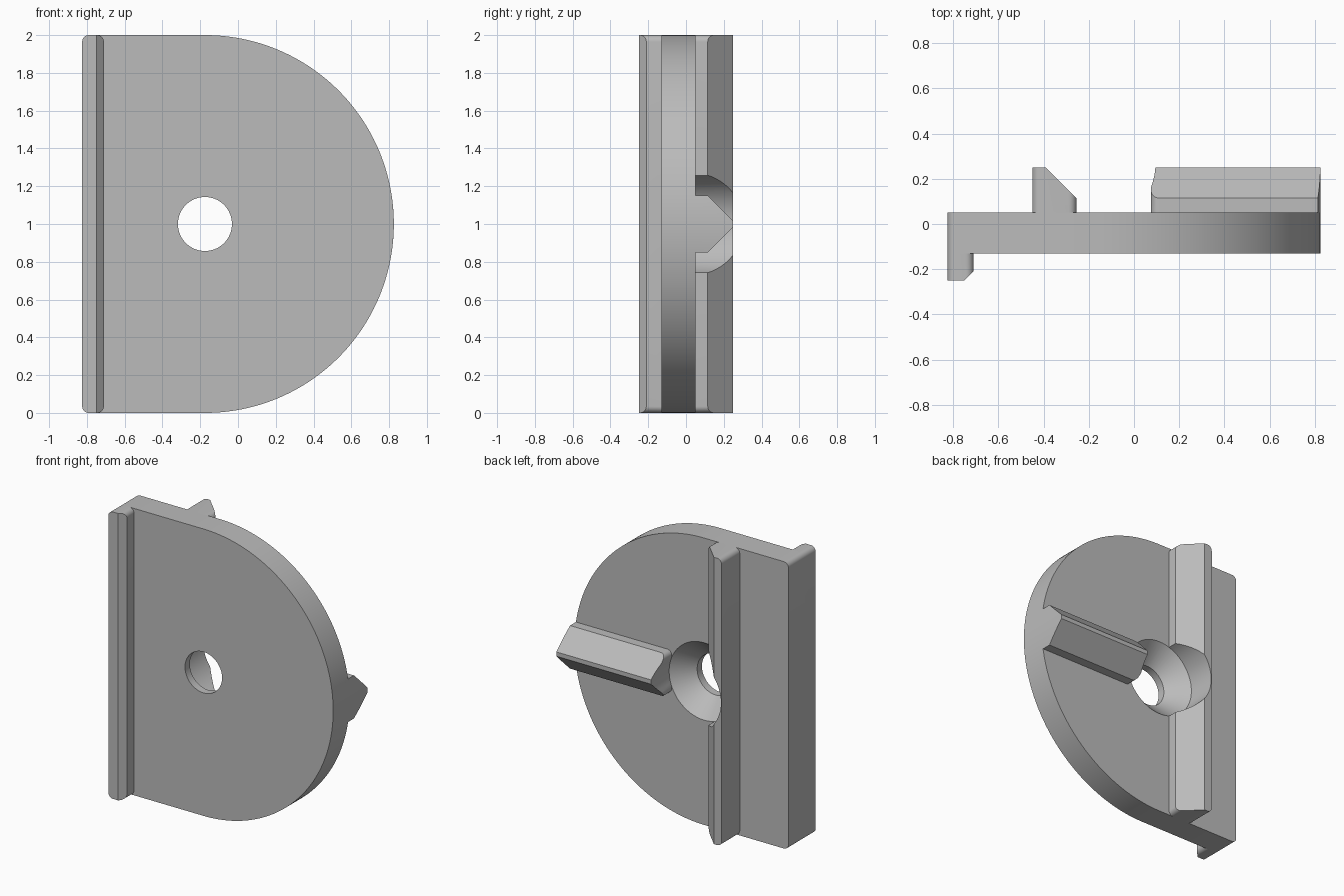
import bpy, bmesh
from math import radians, cos, sin

cube = bpy.data.objects.get("Cube")
if cube:
    bpy.data.objects.remove(cube)

grey = bpy.data.materials.new("plain grey")
grey.use_nodes = True
grey.diffuse_color = (0.5, 0.5, 0.5, 1)
grey.node_tree.nodes["Principled BSDF"].inputs["Base Color"].default_value = (0.5, 0.5, 0.5, 1)

LEFT, RIGHT, TOP = -0.825, 0.825, 2.0
FRONT, BACK, RIB_TOP = -0.13, 0.05, 0.25
HOLE_X, HOLE_Z = -0.175, 1.0
FILLET = 0.035


def finish(name, bm):
    bmesh.ops.recalc_face_normals(bm, faces=bm.faces)
    mesh = bpy.data.meshes.new(name)
    bm.to_mesh(mesh)
    bm.free()
    mesh.materials.append(grey)
    ob = bpy.data.objects.new(name, mesh)
    bpy.context.collection.objects.link(ob)
    return ob


def prism(name, outline, axis, lo, hi):
    """Extrude a closed 2D outline along the given axis."""
    bm = bmesh.new()
    verts = []
    for a, b in outline:
        co = [a, b]
        co.insert("xyz".index(axis), lo)
        verts.append(bm.verts.new(co))
    face = bm.faces.new(verts)
    new = bmesh.ops.extrude_face_region(bm, geom=[face])["geom"]
    move = [0, 0, 0]
    move["xyz".index(axis)] = hi - lo
    bmesh.ops.translate(bm, vec=move, verts=[g for g in new if isinstance(g, bmesh.types.BMVert)])
    return finish(name, bm)


def arc(cx, cz, r, start, end, steps):
    angles = [radians(start + (end - start) * i / steps) for i in range(steps + 1)]
    return [(cx + r * cos(a), cz + r * sin(a)) for a in angles]


def left_corners(x, z0, z1, r=FILLET):
    return arc(x + r, z1 - r, r, 90, 180, 8) + arc(x + r, z0 + r, r, 180, 270, 8)


def right_corners(x, z0, z1, r=FILLET):
    return arc(x - r, z0 + r, r, 270, 360, 8) + arc(x - r, z1 - r, r, 0, 90, 8)


def boolean(ob, cutter, operation):
    mod = ob.modifiers.new("cut", "BOOLEAN")
    mod.object, mod.operation, mod.solver = cutter, operation, "EXACT"
    bpy.context.view_layer.objects.active = ob
    bpy.ops.object.modifier_apply(modifier=mod.name)


def shaped(name, profile, axis, lo, hi, outline):
    """Bar with the given section, trimmed to an outline seen from the front."""
    ob = prism(name, profile, axis, lo, hi)
    trim = prism("trim", outline, "y", -1, 1)
    boolean(ob, trim, "INTERSECT")
    bpy.data.objects.remove(trim)
    return ob


# Plate: straight on one side, half round on the other
plate = prism("plate", arc(HOLE_X, HOLE_Z, 1, -90, 90, 128) + left_corners(LEFT, 0, TOP),
              "y", FRONT, BACK)

# Chamfered lip along the straight edge of the front
lip = shaped("front_lip",
             [(LEFT, FRONT), (LEFT, -0.25), (-0.75, -0.25), (-0.71, -0.21), (-0.71, FRONT)],
             "z", -0.1, TOP + 0.1,
             left_corners(LEFT, 0, TOP) + right_corners(-0.71, 0, TOP))

# Long upright rib on the back
rib = shaped("upright_rib",
             [(-0.45, BACK), (-0.255, BACK), (-0.255, 0.115), (-0.39, RIB_TOP), (-0.45, RIB_TOP)],
             "z", -0.1, TOP + 0.1,
             left_corners(-0.45, 0, TOP) + right_corners(-0.255, 0, TOP))

# Short roof-shaped rib on the back, ending on the round rim
key_outline = left_corners(0.075, 0.85, 1.15) + arc(HOLE_X, HOLE_Z, 1, -8.627, 8.627, 22)
key = shaped("cross_rib",
             [(BACK, 0.85), (0.115, 0.85), (RIB_TOP, 0.985),
              (RIB_TOP, 1.015), (0.115, 1.15), (BACK, 1.15)],
             "x", 0, 1, key_outline)

# Drill: bore, cone and wide clearance above the plate
bm = bmesh.new()
rings = []
for y, r in [(-0.5, 0.143), (-0.077, 0.143), (BACK, 0.27), (0.5, 0.27)]:
    rings.append([bm.verts.new((x, y, z)) for x, z in arc(HOLE_X, HOLE_Z, r, 0, 360, 64)[:-1]])
for low, high in zip(rings, rings[1:]):
    for i in range(len(low)):
        bm.faces.new((low[i - 1], low[i], high[i], high[i - 1]))
bm.faces.new(rings[0])
bm.faces.new(rings[-1])
drill = finish("drill", bm)
for ob in (plate, rib, key):
    boolean(ob, drill, "DIFFERENCE")
bpy.data.objects.remove(drill)

# Smooth round walls, sharp edges
for ob in (plate, lip, rib, key):
    bpy.ops.object.select_all(action="DESELECT")
    ob.select_set(True)
    bpy.context.view_layer.objects.active = ob
    bpy.ops.object.shade_smooth_by_angle(angle=radians(25))
